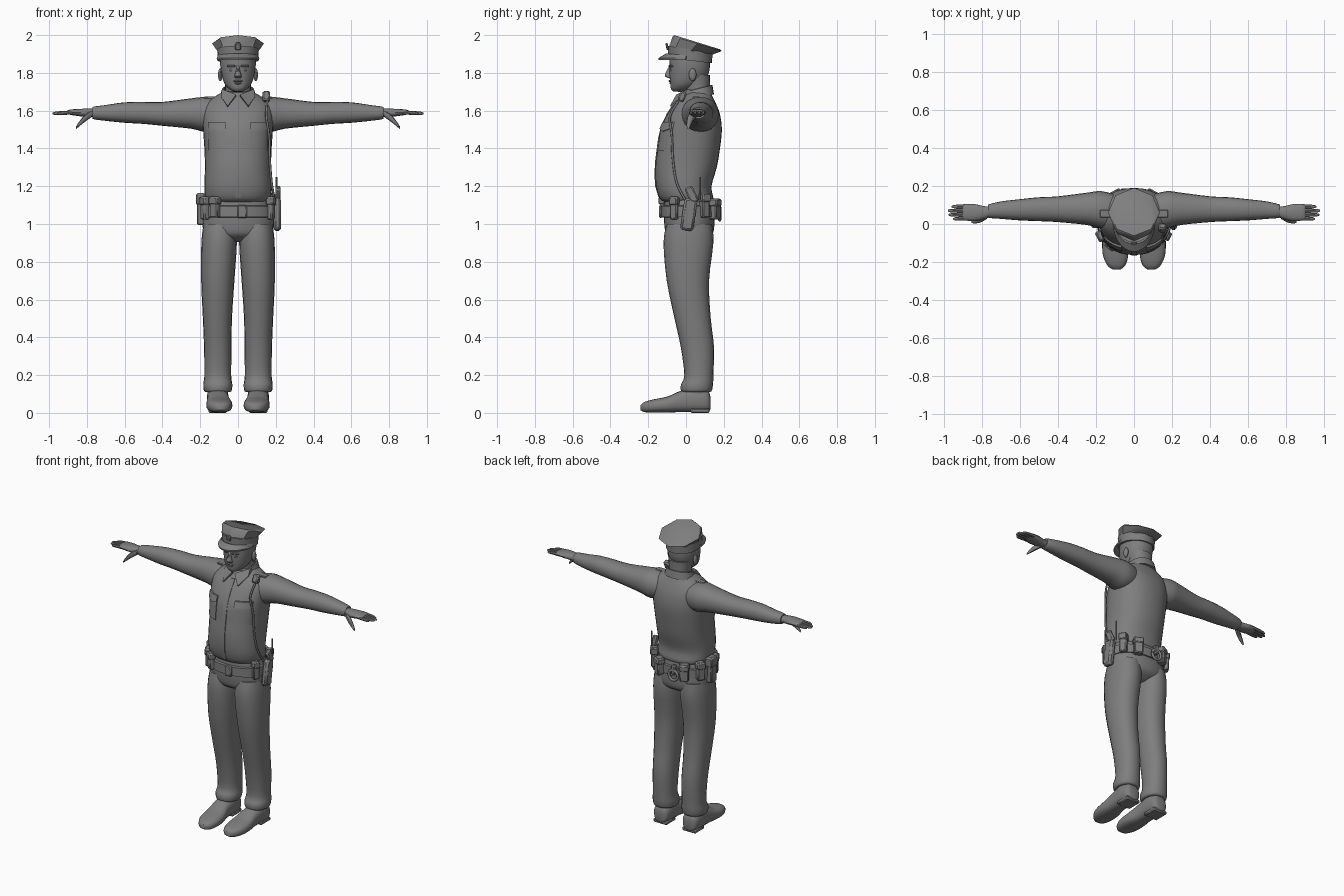
import bpy, bmesh, math
from mathutils import Vector, Matrix

if "Cube" in bpy.data.objects:
    bpy.data.objects.remove(bpy.data.objects["Cube"])

mat = bpy.data.materials.new("plain_grey")
mat.diffuse_color = (0.21, 0.21, 0.21, 1)
mat.use_nodes = True
mat.node_tree.nodes["Principled BSDF"].inputs["Base Color"].default_value = mat.diffuse_color


def finish(name, bm):
    bmesh.ops.recalc_face_normals(bm, faces=bm.faces[:])
    me = bpy.data.meshes.new(name)
    bm.to_mesh(me)
    bm.free()
    me.materials.append(mat)
    ob = bpy.data.objects.new(name, me)
    bpy.context.collection.objects.link(ob)
    return ob


def smooth_rows(rows, k):
    """Catmull-Rom interpolation between rows of numbers."""
    out = []
    for i in range(len(rows) - 1):
        a, b, c, d = (rows[max(0, min(len(rows) - 1, i + j))] for j in (-1, 0, 1, 2))
        for s in range(k):
            t = s / k
            out.append([0.5 * (2*q + (r-p)*t + (2*p - 5*q + 4*r - w)*t*t + (3*q - p - 3*r + w)*t**3)
                        for p, q, r, w in zip(a, b, c, d)])
    return out + [list(rows[-1])]


def sgnpow(v, e):
    return math.copysign(abs(v) ** e, v)


def loft(name, rows, axis="z", n=24, k=3, e=2.2, tilt=0.0):
    """Skin of superellipse rings; row = centre x, y, z, radius u, radius v, (tilt)."""
    bm = bmesh.new()
    rings = []
    for row in (smooth_rows(rows, k) if k > 1 else rows):
        x, y, z, u, v = row[:5]
        tl = row[5] if len(row) > 5 else tilt
        ring = []
        for i in range(n):
            a = 2 * math.pi * i / n
            p, q = u * sgnpow(math.cos(a), 2 / e), v * sgnpow(math.sin(a), 2 / e)
            co = {"z": (x + p, y + q, z + tl * q), "x": (x, y + p, z + q), "y": (x + p, y, z + q)}[axis]
            ring.append(bm.verts.new(co))
        rings.append(ring)
    for r, s in zip(rings, rings[1:]):
        for i in range(n):
            bm.faces.new((r[i], r[(i + 1) % n], s[(i + 1) % n], s[i]))
    bm.faces.new(rings[0])
    bm.faces.new(rings[-1])
    return finish(name, bm)


def box(name, loc, size, rz=0.0, tilt=0.0, bevel=0.006):
    bm = bmesh.new()
    bmesh.ops.create_cube(bm, size=1)
    bmesh.ops.scale(bm, vec=size, verts=bm.verts)
    bmesh.ops.bevel(bm, geom=bm.edges[:], offset=bevel, segments=1, affect="EDGES")
    bm.transform(Matrix.Translation(loc) @ Matrix.Rotation(rz, 4, "Z") @ Matrix.Rotation(tilt, 4, "X"))
    return finish(name, bm)


def ball(name, loc, size):
    bm = bmesh.new()
    bmesh.ops.create_uvsphere(bm, u_segments=12, v_segments=8, radius=1)
    bm.transform(Matrix.Translation(loc) @ Matrix.Diagonal((*size, 1)))
    return finish(name, bm)


def tube(name, pts, r):
    rows = smooth_rows(pts, 4)
    cu = bpy.data.curves.new(name, "CURVE")
    cu.dimensions = "3D"
    cu.bevel_depth, cu.bevel_resolution = r, 2
    sp = cu.splines.new("POLY")
    sp.points.add(len(rows) - 1)
    for p, c in zip(sp.points, rows):
        p.co = (*c, 1)
    cu.materials.append(mat)
    bpy.context.collection.objects.link(bpy.data.objects.new(name, cu))


# Shirt body with an overhanging hem
TORSO = [(0, .01, 1.115, .150, .118), (0, .003, 1.135, .173, .142), (0, -.012, 1.2, .178, .147),
         (0, 0, 1.3, .175, .163), (0, .015, 1.4, .178, .165), (0, .027, 1.5, .185, .163),
         (0, .04, 1.58, .19, .140), (0, .047, 1.63, .178, .115), (0, .053, 1.67, .13, .09),
         (0, .058, 1.70, .08, .07)]
loft("shirt", TORSO, n=32, e=2.3)


def front_y(x, z):
    """Front of the shirt at x, z."""
    for a, b in zip(TORSO, TORSO[1:]):
        if a[2] <= z <= b[2]:
            t = (z - a[2]) / (b[2] - a[2])
            _, cy, _, u, v = [p + (q - p) * t for p, q in zip(a, b)]
            return cy - v * max(0, 1 - abs(x / u) ** 2.3) ** (1 / 2.3)
    return 0


def patch(name, x0, x1, z0, z1, thick, point=0.0):
    """Cloth panel following the shirt front, optionally pointed at the bottom."""
    bm = bmesh.new()
    nx, nz = 6, 8
    layers = []
    for off in (thick, -.012):
        g = []
        for i in range(nx + 1):
            for j in range(nz + 1):
                f = i / nx
                x = x0 + (x1 - x0) * f
                z = z1 + (z0 - point * (1 - abs(2 * f - 1)) - z1) * j / nz
                g.append(bm.verts.new((x, front_y(x, z) - off, z)))
        layers.append(g)
    idx = lambda i, j: i * (nz + 1) + j
    for g in layers:
        for i in range(nx):
            for j in range(nz):
                bm.faces.new((g[idx(i, j)], g[idx(i+1, j)], g[idx(i+1, j+1)], g[idx(i, j+1)]))
    rim = ([idx(i, 0) for i in range(nx)] + [idx(nx, j) for j in range(nz)]
           + [idx(i, nz) for i in range(nx, 0, -1)] + [idx(0, j) for j in range(nz, 0, -1)])
    for a, b in zip(rim, rim[1:] + rim[:1]):
        bm.faces.new((layers[0][a], layers[0][b], layers[1][b], layers[1][a]))
    return finish(name, bm)


patch("button_placket", -.012, .016, 1.14, 1.65, .005)

# Trouser seat, belt and buckle
loft("trouser_seat", [(0, .02, .905, .06, .06), (0, .018, .94, .165, .118), (0, .018, .99, .188, .132),
                      (0, .015, 1.06, .185, .132), (0, .012, 1.13, .168, .125)], n=32)
loft("belt", [(0, .012, 1.035, .18, .13), (0, .012, 1.037, .194, .145), (0, .012, 1.095, .192, .145),
              (0, .012, 1.097, .175, .13)], n=32, k=1)
box("buckle", (.022, -.134, 1.066), (.05, .016, .07))

for side, s in (("left", 1), ("right", -1)):
    # Sleeve and forearm
    loft(side + "_arm", [(s*.08, .06, 1.58, .09, .075), (s*.17, .075, 1.58, .098, .092), (s*.25, .08, 1.585, .085, .08),
                         (s*.4, .078, 1.583, .068, .063), (s*.5, .078, 1.588, .063, .058), (s*.6, .075, 1.59, .056, .054),
                         (s*.7, .073, 1.588, .046, .042), (s*.765, .068, 1.588, .036, .033),
                         (s*.77, .068, 1.588, .028, .024)], axis="x", n=20)
    # Hand
    loft(side + "_palm", [(s*.75, .067, 1.588, .026, .022), (s*.79, .06, 1.588, .034, .023), (s*.84, .06, 1.59, .045, .02),
                          (s*.89, .062, 1.592, .043, .014), (s*.905, .062, 1.591, .036, .008)], axis="x", n=14)
    for i, tip in enumerate((.955, .978, .982, .962)):
        y = .03 + i * .0215
        loft(f"{side}_finger_{i+1}", [(s*.87, y, 1.59, .011, .011), (s*.93, y - .002, 1.588, .010, .010),
                                      (s*(tip-.01), y - .003, 1.586, .008, .008), (s*tip, y - .003, 1.585, .003, .003)],
             axis="x", n=8, k=2)
    loft(side + "_thumb", [(s*.775, .045, 1.585, .018, .02), (s*.81, .025, 1.56, .017, .02),
                           (s*.84, .015, 1.53, .012, .014), (s*.858, .012, 1.508, .006, .007)], axis="x", n=10)
    # Trouser leg with a loose hem
    loft(side + "_trouser_leg", [(s*.098, .018, 1.0, .085, .12), (s*.1, .013, .9, .094, .132), (s*.107, .01, .7, .088, .112),
                                 (s*.109, .035, .5, .077, .096), (s*.107, .06, .35, .073, .088),
                                 (s*.107, .068, .2, .071, .077), (s*.107, .058, .15, .077, .085),
                                 (s*.107, .055, .115, .072, .08), (s*.107, .055, .11, .055, .06)], n=20)
    # Shoe with heel
    loft(side + "_shoe", [(s*.107, .13, .05, .025, .03), (s*.107, .115, .062, .05, .056), (s*.107, .05, .07, .058, .066),
                          (s*.105, -.03, .06, .058, .056), (s*.1, -.1, .044, .068, .042), (s*.097, -.17, .037, .066, .035),
                          (s*.093, -.22, .031, .046, .027), (s*.092, -.24, .028, .02, .014)], axis="y", n=20, e=2.6)
    loft(side + "_shoe_ankle", [(s*.107, .05, .06, .055, .07), (s*.107, .055, .15, .055, .065)], n=16, k=1)
    box(side + "_heel", (s*.107, .075, .012), (.1, .1, .024))
    # Chest pocket and flap
    xs = sorted((s*.065, s*.158))
    patch(side + "_pocket", *xs, 1.39, 1.52, .006)
    patch(side + "_pocket_flap", *xs, 1.505, 1.54, .013, point=.015)
    # Collar wing
    bm = bmesh.new()
    tri = [(s*.01, -.052, 1.685), (s*.085, .01, 1.715), (s*.09, -.02, 1.675), (s*.055, -.085, 1.625)]
    a = [bm.verts.new(p) for p in tri]
    b = [bm.verts.new((p[0], p[1] + .025, p[2] - .012)) for p in tri]
    bm.faces.new(a)
    bm.faces.new(b[::-1])
    for i in range(4):
        bm.faces.new((a[i], a[(i+1) % 4], b[(i+1) % 4], b[i]))
    finish(side + "_collar_wing", bm)
    # Shoulder strap
    box(side + "_shoulder_strap", (s*.135, .055, 1.668), (.09, .04, .012), bevel=.003).rotation_euler = (0, 0, 0)
    # Face features
    ball(side + "_ear", (s*.094, .035, 1.79), (.012, .02, .034))
    ball(side + "_eye", (s*.033, -.072, 1.815), (.016, .012, .008))
    box(side + "_brow", (s*.036, -.079, 1.836), (.045, .018, .012), rz=s*.3, bevel=.004)

# Collar band, neck, head
loft("collar", [(0, .06, 1.665, .1, .088), (0, .06, 1.715, .084, .08), (0, .06, 1.717, .076, .072),
                (0, .06, 1.69, .07, .066)], k=1, tilt=.25)
loft("neck", [(0, .065, 1.64, .07, .065), (0, .06, 1.72, .068, .066), (0, .055, 1.79, .075, .072)], n=20)
loft("head", [(0, -.04, 1.70, .022, .028), (0, -.03, 1.713, .045, .05), (0, -.01, 1.74, .07, .073),
              (0, .012, 1.785, .086, .1), (0, .02, 1.84, .094, .107), (0, .02, 1.89, .092, .105)], tilt=-.05)
loft("nose", [(0, -.082, 1.772, .016, .012), (0, -.092, 1.784, .019, .021), (0, -.086, 1.81, .011, .018),
              (0, -.078, 1.838, .009, .01)], n=10)
ball("upper_lip", (0, -.079, 1.757), (.026, .014, .006))
ball("lower_lip", (0, -.074, 1.745), (.022, .014, .007))
ball("chin", (0, -.058, 1.72), (.026, .022, .016))

# Peaked cap: band, eight-sided crown, visor, front badge
loft("cap_band", [(0, .022, 1.865, .108, .116, -.12), (0, .022, 1.925, .110, .118, -.15)], n=24, k=1, e=2)
loft("cap_crown", [(0, .025, 1.915, .109, .117, -.15), (0, .06, 1.955, .137, .13, -.30),
                   (0, .06, 1.962, .128, .122, -.31)], n=8, k=1, e=2)
bm = bmesh.new()
strips = []
for i in range(15):
    t = math.radians(188 + 164 * i / 14)
    c, q = math.cos(t), math.sin(t)
    pts = [(.102*c, .02 + .1*q, 1.882 + .01*abs(q)), (.108*c, .02 + .125*q, 1.89 + .013*abs(q)),
           (.114*c, .02 + .166*q, 1.878), (.112*c, .02 + .164*q, 1.868)]
    strips.append([bm.verts.new(p) for p in pts])
for p, q in zip(strips, strips[1:]):
    for i in range(4):
        bm.faces.new((p[i], p[(i+1) % 4], q[(i+1) % 4], q[i]))
bm.faces.new(strips[0])
bm.faces.new(strips[-1])
finish("cap_visor", bm)
box("cap_badge", (0, -.1, 1.94), (.03, .012, .04), tilt=.2, bevel=.005)

# Belt pouches placed round the waist: angle, width, depth, height, centre z
POUCHES = [(-128, .05, .035, .11, 1.09), (-152, .05, .035, .12, 1.085), (-180, .06, .04, .17, 1.08),
           (150, .05, .04, .12, 1.09), (118, .055, .045, .11, 1.08), (62, .055, .045, .11, 1.08),
           (33, .045, .04, .13, 1.1), (-28, .04, .03, .12, 1.085)]
for i, (deg, w, d, h, z) in enumerate(POUCHES):
    a = math.radians(deg)
    loc = (.198 * math.cos(a), .012 + .158 * math.sin(a), z)
    box(f"belt_pouch_{i+1}", loc, (w, d, h), rz=a + math.pi / 2)
    box(f"pouch_flap_{i+1}", (loc[0], loc[1], z + h*.3), (w + .008, d + .01, h*.35), rz=a + math.pi / 2)

# Holster, pistol grip, radio aerial, cuffs
box("holster", (.208, .015, 1.05), (.04, .07, .17), tilt=-.15, bevel=.012)
box("pistol_grip", (.212, .03, 1.155), (.026, .045, .09), tilt=.45, bevel=.008)
tube("radio_aerial", [(.2, .07, 1.12), (.203, .075, 1.18), (.203, .075, 1.25)], .005)
tube("handcuff_ring", [(-.03 + .033*math.cos(i*math.pi/6), .178, 1.055 + .033*math.sin(i*math.pi/6))
                       for i in range(13)], .009)
box("handcuff_strap", (-.03, .17, 1.09), (.03, .03, .06))

# Shoulder microphone and cord
box("shoulder_microphone", (.15, -.02, 1.675), (.04, .035, .055), tilt=-.4, bevel=.008)
tube("microphone_cord", [(.155, -.04, 1.65), (.15, -.085, 1.57), (.165, -.075, 1.47), (.168, -.07, 1.35),
                         (.178, -.05, 1.22), (.195, .0, 1.12)], .006)

# Soft shading with crisp edges
for ob in bpy.context.scene.objects:
    if ob.type == "MESH":
        ob.select_set(True)
        bpy.context.view_layer.objects.active = ob
bpy.ops.object.shade_smooth_by_angle(angle=math.radians(40))
